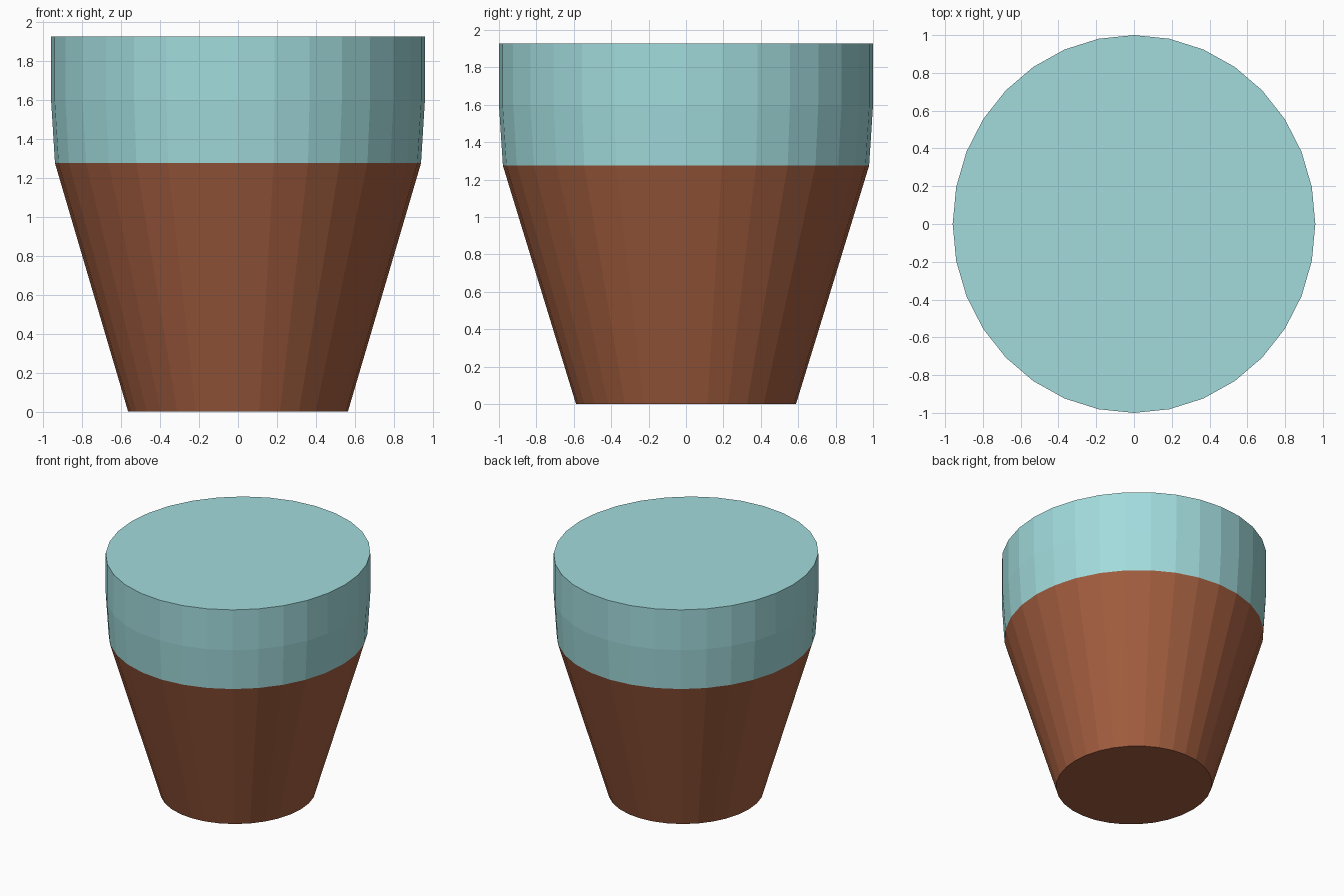
import bpy, bmesh
from math import cos, sin, tau

if "Cube" in bpy.data.objects:
    bpy.data.objects.remove(bpy.data.objects["Cube"])

SIDES = 32
X_SCALE = 0.96  # slightly oval footprint


def lathe(name, profile, color, cap_bottom=False, cap_top=False):
    bm = bmesh.new()
    rings = []
    for r, z in profile:
        rings.append([bm.verts.new((X_SCALE * r * cos(tau * i / SIDES),
                                    r * sin(tau * i / SIDES), z))
                      for i in range(SIDES)])
    for low, high in zip(rings, rings[1:]):
        for i in range(SIDES):
            j = (i + 1) % SIDES
            bm.faces.new((low[i], low[j], high[j], high[i]))
    if cap_bottom:
        bm.faces.new(rings[0][::-1])
    if cap_top:
        bm.faces.new(rings[-1])
    mesh = bpy.data.meshes.new(name)
    bm.to_mesh(mesh)
    bm.free()
    mat = bpy.data.materials.new(name + "_color")
    mat.diffuse_color = color
    mat.use_nodes = True
    mat.node_tree.nodes["Principled BSDF"].inputs["Base Color"].default_value = mat.diffuse_color
    mesh.materials.append(mat)
    obj = bpy.data.objects.new(name, mesh)
    bpy.context.collection.objects.link(obj)
    return obj


# Tapered brown body with a closed underside
lathe("tapered_body", [(0.588, 0.0), (0.979, 1.275)],
      (0.36, 0.11, 0.05, 1), cap_bottom=True)

# Pale teal upper band, gently flared then straight, with a flat top
lathe("upper_band", [(0.979, 1.275), (1.0, 1.60), (1.0, 1.927)],
      (0.36, 0.71, 0.72, 1), cap_top=True)
